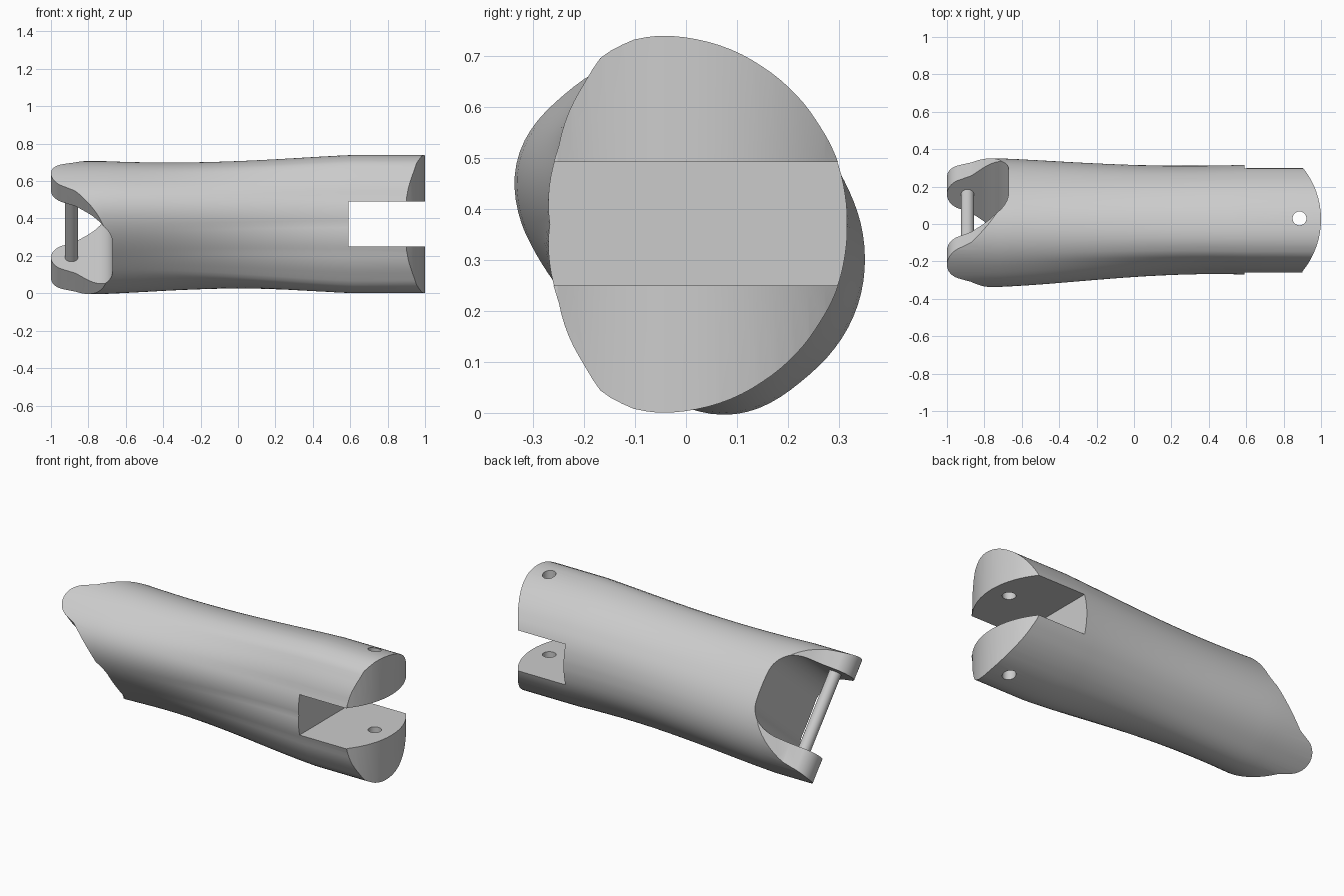
import bpy, bmesh, math
from mathutils import Vector

cube = bpy.data.objects.get("Cube")
if cube:
    bpy.data.objects.remove(cube, do_unlink=True)

mat = bpy.data.materials.new("light_grey")
mat.use_nodes = True
GREY = (0.6, 0.6, 0.6, 1)
mat.diffuse_color = GREY
mat.node_tree.nodes["Principled BSDF"].inputs["Base Color"].default_value = GREY

TILT = math.radians(40)                       # roll of the fork end
C, S = math.cos(TILT), math.sin(TILT)
N, M = Vector((0, C, S)), Vector((0, -S, C))  # across the lugs, along the pin
X, Y, Z = Vector((1, 0, 0)), Vector((0, 1, 0)), Vector((0, 0, 1))
FORK = Vector((0, 0.002, 0.35))               # centre of the fork-end section
LUG = FORK + N * .018 + M * .012              # centre of the lugs and pin


def loft(name, rings):
    """Closed skin through rings of equal length, with flat caps."""
    bm = bmesh.new()
    loops = [[bm.verts.new(p) for p in ring] for ring in rings]
    count = len(loops[0])
    for a, b in zip(loops, loops[1:]):
        for i in range(count):
            j = (i + 1) % count
            bm.faces.new((a[i], a[j], b[j], b[i]))
    bm.faces.new(loops[0])
    bm.faces.new(loops[-1])
    bmesh.ops.recalc_face_normals(bm, faces=bm.faces)
    mesh = bpy.data.meshes.new(name)
    bm.to_mesh(mesh)
    bm.free()
    mesh.materials.append(mat)
    obj = bpy.data.objects.new(name, mesh)
    bpy.context.collection.objects.link(obj)
    return obj


def prism(name, outline, origin, u, v, w, low=-1, high=1):
    """Outline in the u-v plane, extruded along w."""
    return loft(name, [[origin + u * a + v * b + w * d for a, b in outline]
                       for d in (low, high)])


def arc(cx, cy, r, start, end, steps=16):
    return [(cx + r * math.cos(math.radians(start + (end - start) * i / steps)),
             cy + r * math.sin(math.radians(start + (end - start) * i / steps)))
            for i in range(steps + 1)]


def activate(obj):
    bpy.ops.object.select_all(action='DESELECT')
    obj.select_set(True)
    bpy.context.view_layer.objects.active = obj


def cut(obj, cutter, operation='DIFFERENCE'):
    cutter.hide_render = True
    mod = obj.modifiers.new("cut", 'BOOLEAN')
    mod.object, mod.operation, mod.solver = cutter, operation, 'EXACT'
    activate(obj)
    bpy.ops.object.modifier_apply(modifier=mod.name)
    bpy.data.objects.remove(cutter, do_unlink=True)


# Upper half of the clevis-end section, mirrored in z
HALF = [(.297, 0), (.292, .065), (.277, .125), (.24, .196), (.185, .265), (.13, .309),
        (.07, .342), (0, .363), (-.07, .37), (-.12, .363), (-.185, .33),
        (-.22, .275), (-.27, .15), (-.288, 0)]
POLAR = [(math.atan2(z, y), math.hypot(y, z)) for y, z in HALF]


def clevis_radius(angle):
    angle = abs(math.atan2(math.sin(angle), math.cos(angle)))
    for (a0, r0), (a1, r1) in zip(POLAR, POLAR[1:]):
        if angle <= a1:
            return r0 + (r1 - r0) * (angle - a0) / (a1 - a0)
    return POLAR[-1][1]


def fork_radius(angle):
    """Oval that is fuller on its upper side than its lower side."""
    n, m = math.cos(angle - TILT), abs(math.sin(angle - TILT))
    width, power = (.318, 2.2) if n > 0 else (.264, 2.7)
    return ((abs(n) / width) ** power + (m / .365) ** power) ** (-1 / power)


def body_ring(x, count=96):
    t = min(max((x + .72) / 1.34, 0), 1)
    waist = 1 - .05 * math.sin(math.pi * t)
    t = t * t * (3 - 2 * t)
    centre = FORK.lerp(Vector((0, .02, .37)), t)
    ring = []
    for i in range(count):
        a = 2 * math.pi * i / count
        r = waist * ((1 - t) * fork_radius(a) + t * clevis_radius(a))
        ring.append(Vector((x, centre.y + r * math.cos(a), centre.z + r * math.sin(a))))
    return ring


# Tapering, twisting body
stations = [-1.05] + [-.72 + 1.34 * i / 14 for i in range(15)] + [1.05]
body = loft("link_body", [body_ring(x) for x in stations])

# Rounded clevis end, seen in plan
plan = [(-1.3, -.6), (.9, -.6), (.9, -.27)] + arc(.56, .025, .44, -39, 39) + [(.9, .6), (-1.3, .6)]
cut(body, prism("clevis_rounding", plan, Vector(), X, Y, Z), 'INTERSECT')

# Clevis slot and its vertical pin hole
slot = [(.59, .25), (1.3, .25), (1.3, .492), (.59, .492)]
cut(body, prism("clevis_slot", slot, Vector(), X, Z, Y))
cut(body, prism("clevis_hole", arc(.885, .03, .037, 0, 348, 29), Vector(), X, Y, Z))

# Rounded fork lugs widening straight into the body
flare = [(-.87, .13), (-.8, .19), (-.68, .29), (-.66, .6)]
lugs = ([(1.3, -.6)] + [(x, -n) for x, n in reversed(flare)]
        + arc(-.89, 0, .11, 240, 120) + flare + [(1.3, .6)])
cut(body, prism("lug_outline", lugs, LUG, X, N, M), 'INTERSECT')

# Fork slot with rounded floor
H, R, FLOOR = .234, .14, -.67
fork_slot = ([(-1.3, -H)] + arc(FLOOR - R, R - H, R, -90, 0, 12)
             + arc(FLOOR - R, H - R, R, 0, 90, 12) + [(-1.3, H)])
cut(body, prism("fork_slot", fork_slot, LUG, X, M, N))

# Cross pin between the lugs
pin = prism("fork_pin", arc(-.89, 0, .035, 0, 345, 23), LUG, X, N, M, -.28, .28)

for obj in (body, pin):
    activate(obj)
    bpy.ops.object.shade_smooth_by_angle(angle=math.radians(30))
